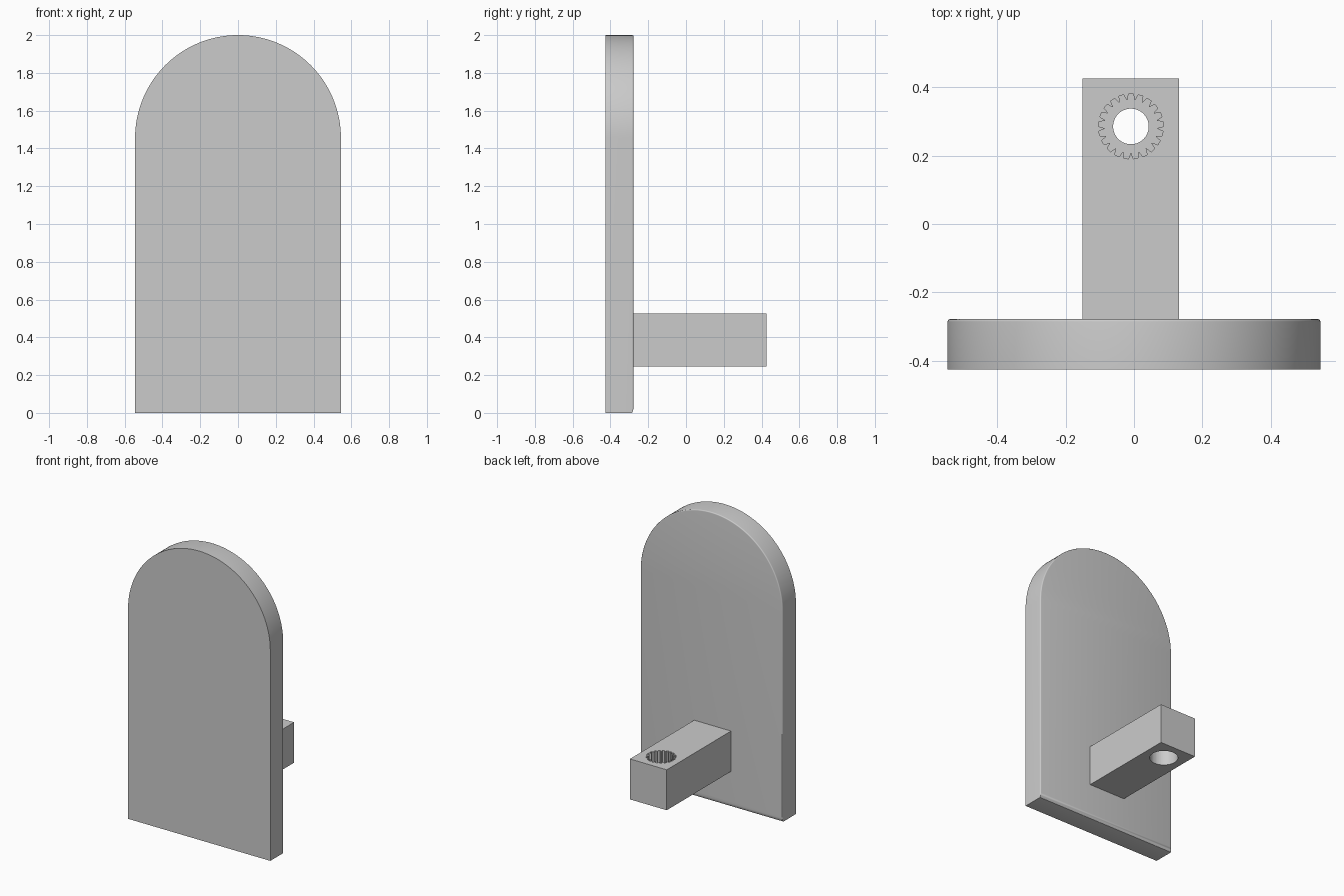
import bpy, bmesh
from math import pi, sin, cos, radians

cube = bpy.data.objects.get("Cube")
if cube:
    bpy.data.objects.remove(cube, do_unlink=True)

grey = bpy.data.materials.new("plain_grey")
grey.use_nodes = True
COLOUR = (0.6, 0.6, 0.6, 1)
grey.diffuse_color = COLOUR
grey.node_tree.nodes["Principled BSDF"].inputs["Base Color"].default_value = COLOUR


def to_object(bm, name):
    bmesh.ops.recalc_face_normals(bm, faces=bm.faces)
    mesh = bpy.data.meshes.new(name)
    bm.to_mesh(mesh)
    bm.free()
    mesh.materials.append(grey)
    obj = bpy.data.objects.new(name, mesh)
    bpy.context.collection.objects.link(obj)
    return obj


def prism(points, offset):
    """Extrude a closed outline along the offset vector."""
    bm = bmesh.new()
    face = bm.faces.new([bm.verts.new(p) for p in points])
    result = bmesh.ops.extrude_face_region(bm, geom=[face], use_keep_orig=True)
    moved = [g for g in result["geom"] if isinstance(g, bmesh.types.BMVert)]
    bmesh.ops.translate(bm, verts=moved, vec=offset)
    return bm


def apply_modifiers(obj):
    bpy.ops.object.select_all(action="DESELECT")
    bpy.context.view_layer.objects.active = obj
    obj.select_set(True)
    for mod in list(obj.modifiers):
        bpy.ops.object.modifier_apply(modifier=mod.name)
    bpy.ops.object.shade_smooth_by_angle(angle=radians(30))


# Arched back plate, softly rounded on its rear edge and more so at the bottom
R, FRONT, REAR, TOP = 0.545, -0.425, -0.278, 2.0
STEPS = 64
outline = [(-R, FRONT, 0), (R, FRONT, 0)]
outline += [(R * cos(pi * i / STEPS), FRONT, TOP - R + R * sin(pi * i / STEPS))
            for i in range(STEPS + 1)]
bm = prism(outline, (0, REAR - FRONT, 0))
weight = bm.edges.layers.float.new("bevel_weight_edge")
for edge in bm.edges:
    if all(abs(v.co.y - REAR) < 1e-4 for v in edge.verts):
        bottom = all(v.co.z < 1e-4 for v in edge.verts)
        edge[weight] = 1.0 if bottom else 0.2
plate = to_object(bm, "arched_plate")
bevel = plate.modifiers.new("rear_rounding", "BEVEL")
bevel.limit_method = "WEIGHT"
bevel.width = 0.035
bevel.segments = 5
apply_modifiers(plate)

# Rectangular mounting arm
X0, X1, Y1, Z0, Z1 = -0.15, 0.132, 0.425, 0.245, 0.525
arm = to_object(prism([(X0, REAR, Z0), (X1, REAR, Z0), (X1, Y1, Z0), (X0, Y1, Z0)],
                      (0, 0, Z1 - Z0)), "mounting_arm")

# Hole through the arm: splined socket above, narrow bore, round recess below
HX, HY = -0.009, 0.285


def ring(polar, z):
    return [(HX + r * cos(a), HY + r * sin(a), z) for r, a in polar]


def circle(radius):
    return [(radius, 2 * pi * i / 64) for i in range(64)]


TEETH = 21
spline = []
for i in range(TEETH):
    for part, radius in ((0.0, 0.095), (0.5, 0.095), (0.7, 0.078), (0.8, 0.078)):
        spline.append((radius, 2 * pi * (i + part) / TEETH))

for name, section, low, high in (("spline_socket", spline, 0.41, 0.6),
                                 ("screw_bore", circle(0.052), 0.2, 0.6),
                                 ("lower_recess", circle(0.09), 0.2, 0.36)):
    cutter = to_object(prism(ring(section, low), (0, 0, high - low)), name)
    cutter.hide_render = True
    cut = arm.modifiers.new(name, "BOOLEAN")
    cut.operation = "DIFFERENCE"
    cut.solver = "EXACT"
    cut.object = cutter
    apply_modifiers(arm)
    bpy.data.objects.remove(cutter, do_unlink=True)
